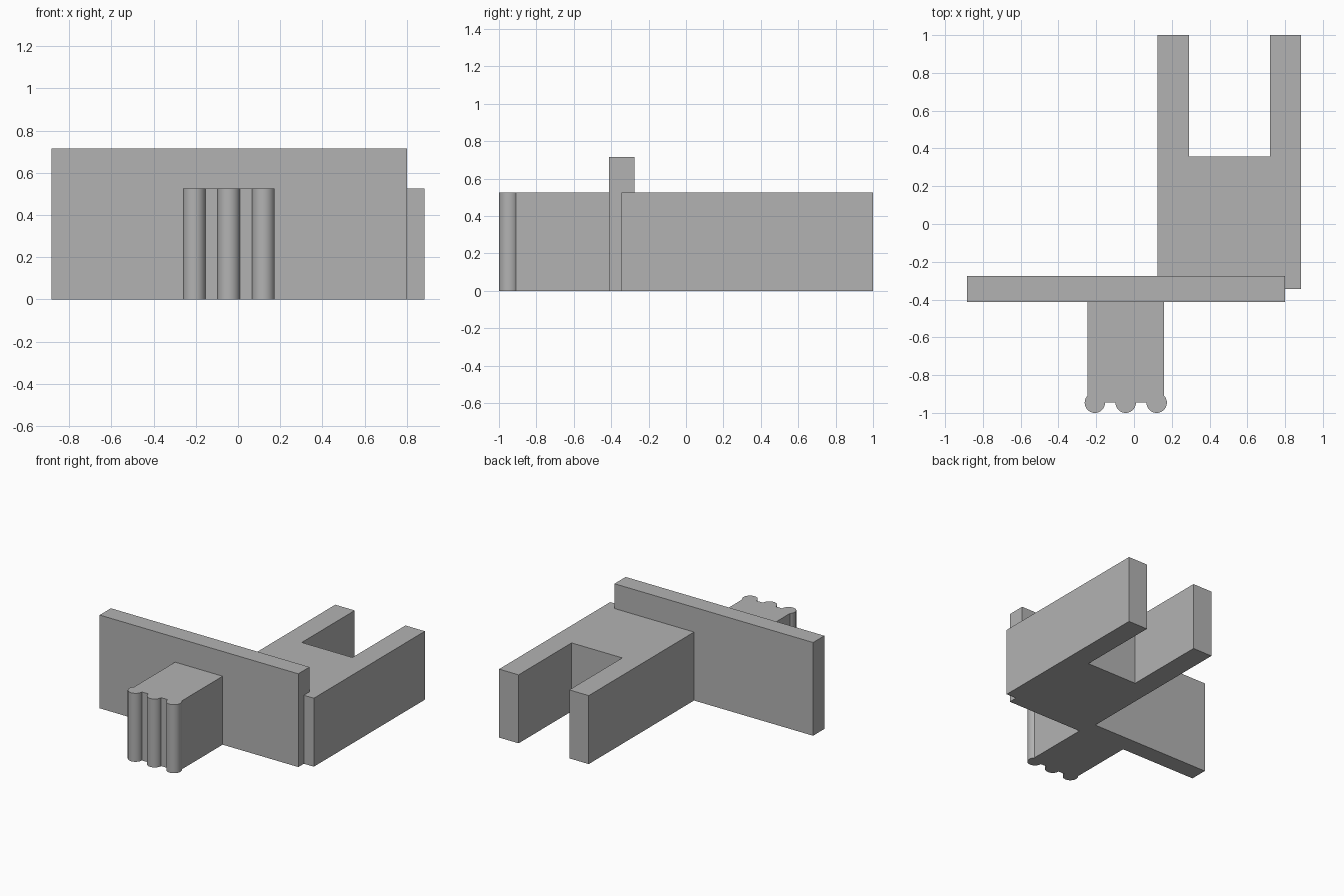
import bpy, bmesh, math

if "Cube" in bpy.data.objects:
    bpy.data.objects.remove(bpy.data.objects["Cube"], do_unlink=True)

grey = bpy.data.materials.new("plain grey")
grey.use_nodes = True
colour = (0.45, 0.45, 0.45, 1)
grey.diffuse_color = colour
grey.node_tree.nodes["Principled BSDF"].inputs["Base Color"].default_value = colour


def extrude_outline(name, outline, height):
    """Raise a counter-clockwise plan outline from the ground."""
    bm = bmesh.new()
    base = bm.faces.new([bm.verts.new((x, y, 0)) for x, y in outline])
    top = bmesh.ops.extrude_face_region(bm, geom=[base], use_keep_orig=True)
    verts = [v for v in top["geom"] if isinstance(v, bmesh.types.BMVert)]
    bmesh.ops.translate(bm, verts=verts, vec=(0, 0, height))
    bmesh.ops.recalc_face_normals(bm, faces=bm.faces)
    mesh = bpy.data.meshes.new(name)
    bm.to_mesh(mesh)
    bm.free()
    mesh.materials.append(grey)
    obj = bpy.data.objects.new(name, mesh)
    bpy.context.collection.objects.link(obj)
    return obj


def arc(cx, cy, radius, start, end, step=9):
    return [(cx + radius * math.cos(math.radians(a)), cy + radius * math.sin(math.radians(a)))
            for a in range(start, end + 1, step)]


LOW, HIGH = 0.525, 0.715
PLATE_FRONT, PLATE_BACK = -0.412, -0.276

# Tall cross plate
extrude_outline("cross_plate", [(-0.885, PLATE_FRONT), (0.80, PLATE_FRONT),
                                (0.80, PLATE_BACK), (-0.885, PLATE_BACK)], HIGH)

# Two-pronged rear block
extrude_outline("forked_block", [(0.125, -0.345), (0.885, -0.345), (0.885, 1), (0.72, 1),
                                 (0.72, 0.358), (0.29, 0.358), (0.29, 1), (0.125, 1)], LOW)

# Front stem ending in three rounded ribs
RIB_Y, RIB_R = -0.946, 0.054
ribs = (arc(-0.207, RIB_Y, RIB_R, 135, 360) + arc(-0.044, RIB_Y, RIB_R, 180, 360)
        + arc(0.12, RIB_Y, RIB_R, 180, 405))
right_x, left_x = ribs[-1][0], ribs[0][0]
stem = extrude_outline("ribbed_stem", ribs + [(right_x, PLATE_FRONT + 0.03),
                                              (left_x, PLATE_FRONT + 0.03)], LOW)
bpy.ops.object.select_all(action="DESELECT")
stem.select_set(True)
bpy.context.view_layer.objects.active = stem
bpy.ops.object.shade_smooth_by_angle(angle=math.radians(30))
